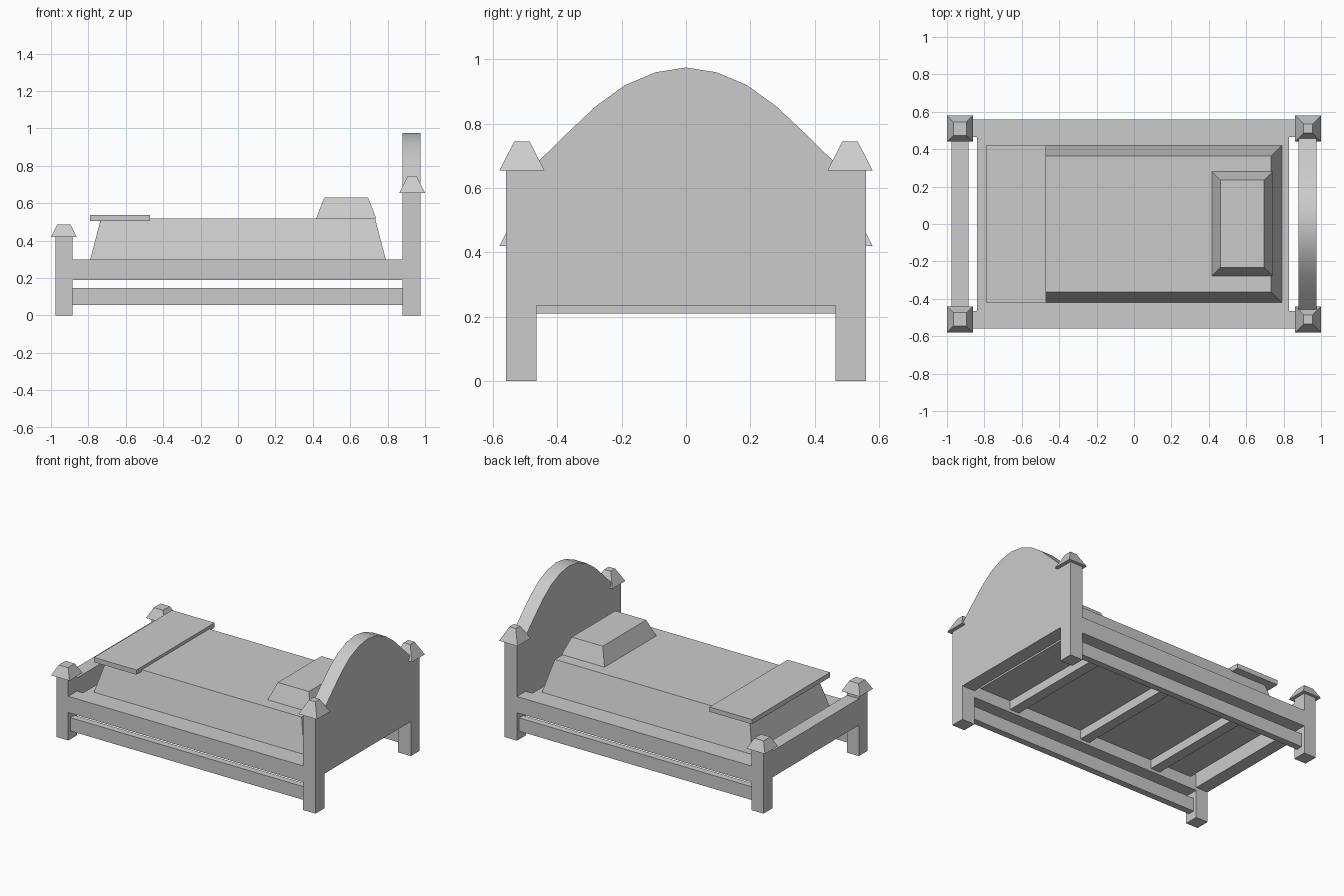
import bpy, bmesh, math

cube = bpy.data.objects.get("Cube")
if cube:
    bpy.data.objects.remove(cube, do_unlink=True)

# Single material
grey = bpy.data.materials.new("plain grey")
grey.use_nodes = True
GREY = (0.6, 0.6, 0.6, 1)
grey.diffuse_color = GREY
grey.node_tree.nodes["Principled BSDF"].inputs["Base Color"].default_value = GREY


def add_object(name, bm):
    bmesh.ops.recalc_face_normals(bm, faces=bm.faces)
    mesh = bpy.data.meshes.new(name)
    bm.to_mesh(mesh)
    bm.free()
    mesh.materials.append(grey)
    obj = bpy.data.objects.new(name, mesh)
    bpy.context.collection.objects.link(obj)
    return obj


def box(name, x, y, z, taper=(0, 0)):
    """Box from (min, max) ranges; taper pulls the top edges inward."""
    bm = bmesh.new()
    bmesh.ops.create_cube(bm, size=1)
    for v in bm.verts:
        top = v.co.z > 0
        for axis, span in enumerate((x, y, z)):
            side = 1 if v.co[axis] > 0 else -1
            v.co[axis] = span[side > 0]
            if top and axis < 2:
                v.co[axis] -= side * taper[axis]
    return add_object(name, bm)


def mirrored(y, side):
    return sorted((side * y[0], side * y[1]))


HEAD_X, FOOT_X = (0.88, 0.975), (-0.975, -0.885)
POST_Y = (0.465, 0.56)

# Posts, caps and rails on both sides
for side, label in ((-1, "right"), (1, "left")):
    post_y = mirrored(POST_Y, side)
    cap_y = mirrored((0.44, 0.58), side)
    box(f"head_post_{label}", HEAD_X, post_y, (0, 0.655))
    box(f"foot_post_{label}", FOOT_X, post_y, (0, 0.42))
    box(f"head_cap_{label}", (0.862, 1.0), cap_y, (0.655, 0.745), (0.045, 0.046))
    box(f"foot_cap_{label}", (-1.0, -0.862), cap_y, (0.42, 0.487), (0.034, 0.034))
    box(f"upper_rail_{label}", (-0.885, 0.88), post_y, (0.19, 0.30))
    box(f"lower_rail_{label}", (-0.885, 0.88), mirrored((0.49, 0.535), side), (0.055, 0.145))

# Footboard
box("footboard", FOOT_X, (-0.465, 0.465), (0.21, 0.39))

# Arched headboard: half profile mirrored, then extruded
half = [(0.465, 0.235), (0.465, 0.677), (0.37, 0.77), (0.28, 0.855), (0.19, 0.92), (0.095, 0.96)]
profile = half + [(0, 0.975)] + [(-y, z) for y, z in reversed(half)]
bm = bmesh.new()
face = bm.faces.new([bm.verts.new((HEAD_X[0], y, z)) for y, z in profile])
extruded = bmesh.ops.extrude_face_region(bm, geom=[face])["geom"]
bmesh.ops.translate(bm, vec=(HEAD_X[1] - HEAD_X[0], 0, 0),
                    verts=[g for g in extruded if isinstance(g, bmesh.types.BMVert)])
headboard = add_object("headboard", bm)
bpy.ops.object.select_all(action="DESELECT")
headboard.select_set(True)
bpy.context.view_layer.objects.active = headboard
bpy.ops.object.shade_smooth_by_angle(angle=math.radians(30))

# Base panel and the slats beneath it
box("base_panel", (-0.84, 0.83), (-0.465, 0.465), (0.27, 0.30))
for i in range(3):
    x = (i - 1) * 0.56
    box(f"slat_{i + 1}", (x - 0.035, x + 0.035), (-0.465, 0.465), (0.21, 0.27))

# Bedding
box("mattress", (-0.79, 0.79), (-0.42, 0.42), (0.30, 0.517), (0.057, 0.057))
box("blanket", (-0.79, -0.47), (-0.42, 0.42), (0.505, 0.537))
box("pillow", (0.417, 0.74), (-0.277, 0.28), (0.517, 0.63), (0.045, 0.045))
